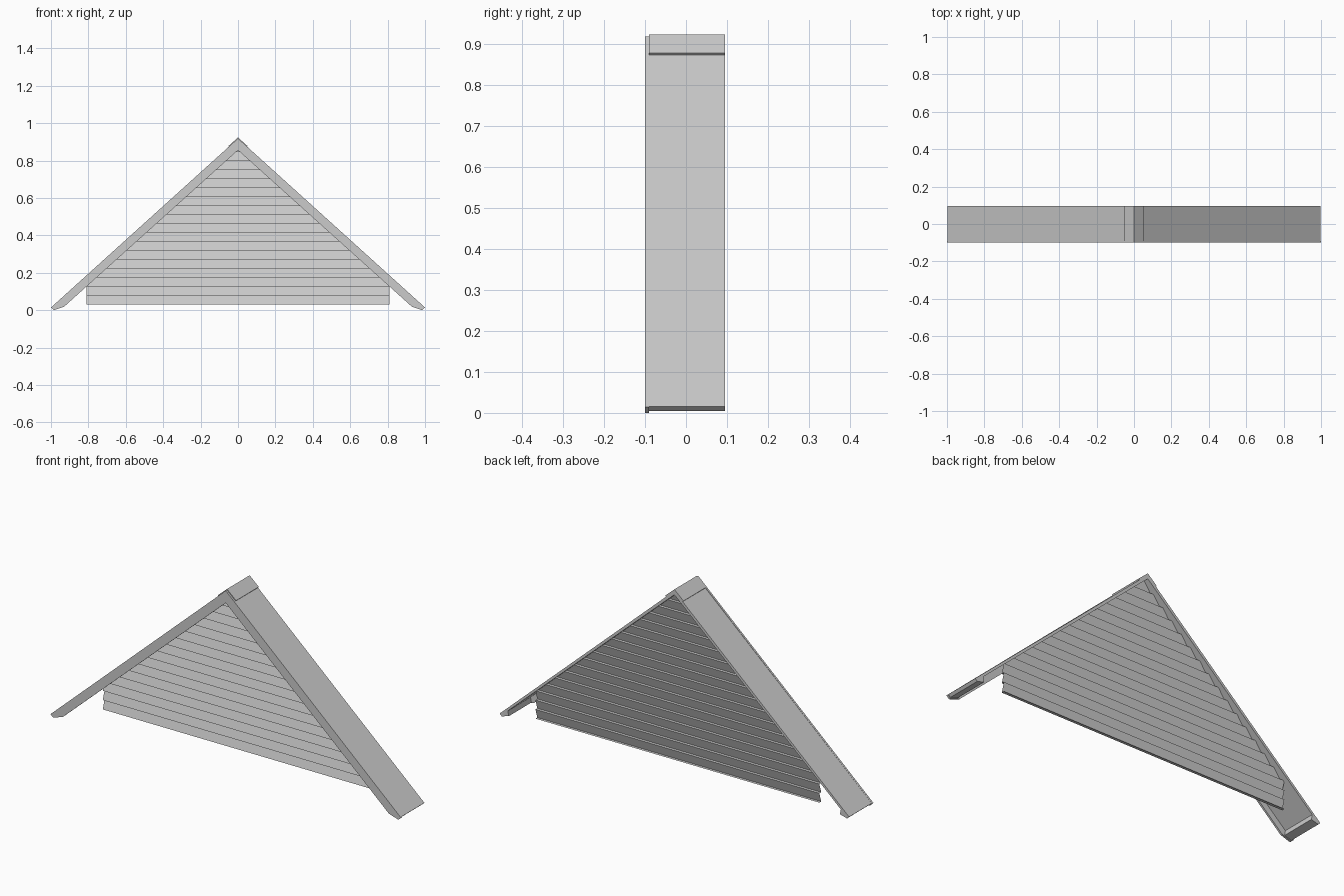
import bpy
import bmesh

cube = bpy.data.objects.get("Cube")
if cube:
    bpy.data.objects.remove(cube, do_unlink=True)

# One plain grey for every part
grey = bpy.data.materials.new("plain grey")
grey.use_nodes = True
COLOUR = (0.6, 0.6, 0.6, 1)
grey.diffuse_color = COLOUR
grey.node_tree.nodes["Principled BSDF"].inputs["Base Color"].default_value = COLOUR

FRONT, SEAM, BACK = -0.1, -0.09, 0.095
SLOPE = 0.9


def finish(name, bm):
    mesh = bpy.data.meshes.new(name)
    bm.to_mesh(mesh)
    bm.free()
    mesh.materials.append(grey)
    obj = bpy.data.objects.new(name, mesh)
    bpy.context.collection.objects.link(obj)
    return obj


def gable_prism(name, half, y0, y1):
    """Extrude a right-hand x-z profile along y and mirror it across x = 0."""
    bm = bmesh.new()
    face = bm.faces.new([bm.verts.new((x, y0, z)) for x, z in half])
    grown = bmesh.ops.extrude_face_region(bm, geom=[face])["geom"]
    verts = [v for v in grown if isinstance(v, bmesh.types.BMVert)]
    bmesh.ops.translate(bm, vec=(0, y1 - y0, 0), verts=verts)
    # Open the centre so both halves join cleanly
    centre = [f for f in bm.faces if all(abs(v.co.x) < 1e-5 for v in f.verts)]
    bmesh.ops.delete(bm, geom=centre, context="FACES")
    bmesh.ops.recalc_face_normals(bm, faces=bm.faces)
    obj = finish(name, bm)
    mirror = obj.modifiers.new("Mirror", "MIRROR")
    mirror.merge_threshold = 0.0001
    return obj


# Front trim boards with clipped eave ends
gable_prism("front_fascia", [(0, 0.918), (1, 0.014), (0.985, 0.0),
                             (0.93, 0.018), (0, 0.855)], FRONT, SEAM)

# Thin roof sheet with a small wedge lip at each eave
gable_prism("roof_sheet", [(0, 0.915), (0.997, 0.016), (0.985, 0.005),
                           (0.945, 0.016), (0.95, 0.042), (0, 0.895)], SEAM, BACK)

# Raised strip over the ridge
gable_prism("ridge_cap", [(0, 0.923), (0.052, 0.877), (0.043, 0.867),
                          (0, 0.906)], SEAM, BACK)

# Lapped siding: one folded sheet, each board leaning out at its foot
BASE, PITCH, BOARDS = 0.03, 0.048, 18
HALF_WIDTH, FOOT_Y, HEAD_Y = 0.81, 0.055, 0.07
bm = bmesh.new()
profile = []
for i in range(BOARDS):
    foot = BASE + i * PITCH
    profile += [(FOOT_Y, foot), (HEAD_Y, foot + PITCH)]
rows = [[bm.verts.new((x, y, z)) for x in (-HALF_WIDTH, HALF_WIDTH)] for y, z in profile]
for low, high in zip(rows, rows[1:]):
    bm.faces.new((low[0], low[1], high[1], high[0]))
# Ledge closing the underside of the lowest board
ledge = [bm.verts.new((x, HEAD_Y, BASE)) for x in (-HALF_WIDTH, HALF_WIDTH)]
bm.faces.new((ledge[0], ledge[1], rows[0][1], rows[0][0]))
# Trim the siding to the roof slopes
for side in (-1, 1):
    bmesh.ops.bisect_plane(bm, geom=bm.verts[:] + bm.edges[:] + bm.faces[:],
                           plane_co=(0, 0, 0.897), plane_no=(side * SLOPE, 0, 1),
                           clear_outer=True)
finish("lapped_siding", bm)
